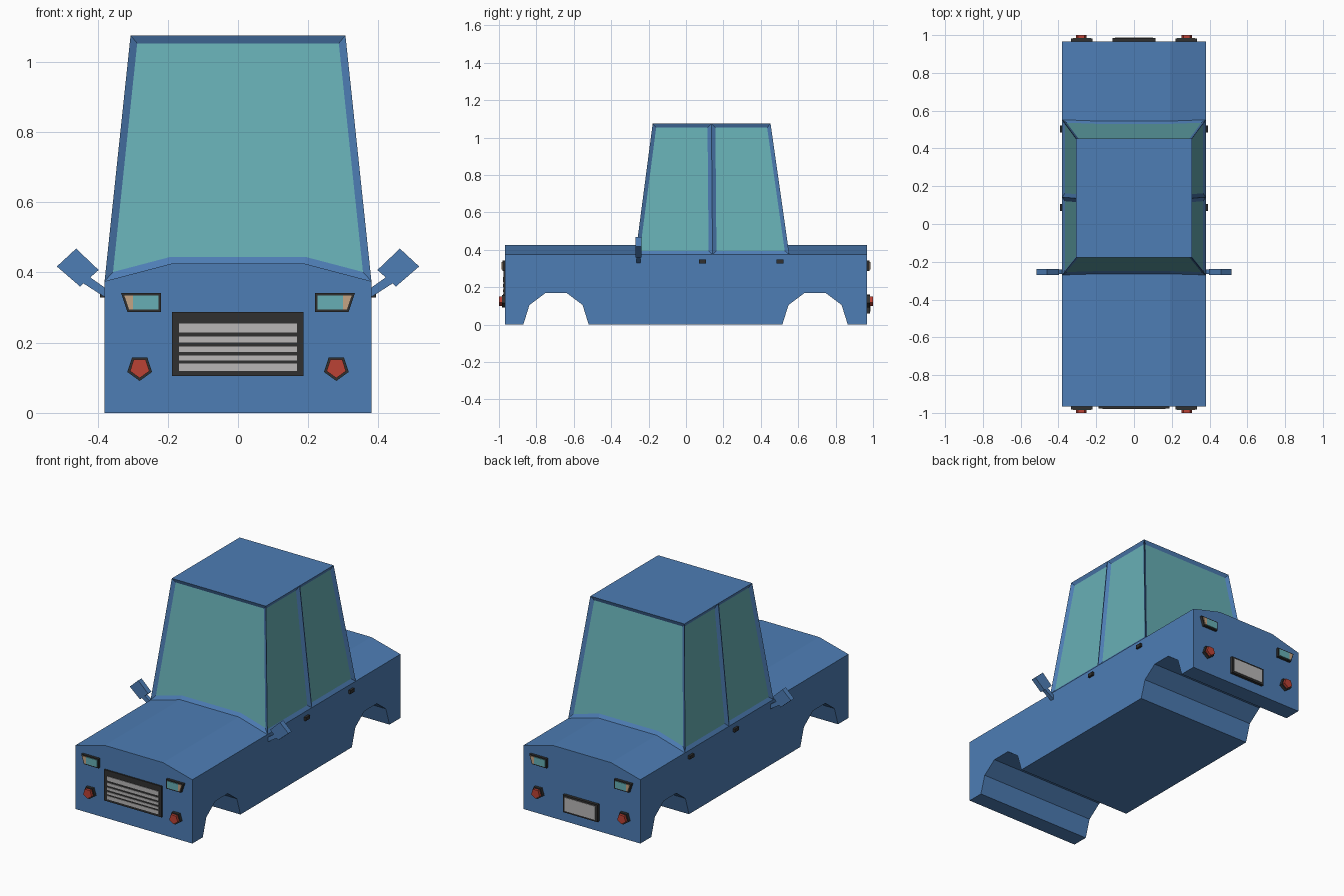
import bpy, bmesh, math
from mathutils import Vector

if "Cube" in bpy.data.objects:
    bpy.data.objects.remove(bpy.data.objects["Cube"])


def material(name, rgb):
    m = bpy.data.materials.new(name)
    m.diffuse_color = (*rgb, 1)
    m.use_nodes = True
    m.node_tree.nodes["Principled BSDF"].inputs["Base Color"].default_value = m.diffuse_color
    return m


BLUE = material("blue_paint", (0.075, 0.205, 0.46))
GLASS = material("teal_glass", (0.135, 0.43, 0.46))
DARK = material("dark_trim", (0.03, 0.03, 0.03))
GREY = material("light_grey", (0.48, 0.47, 0.47))
RED = material("red_lens", (0.5, 0.055, 0.035))
TAN = material("amber_lens", (0.55, 0.37, 0.23))


def finish(name, bm, *mats):
    me = bpy.data.meshes.new(name)
    bm.to_mesh(me)
    bm.free()
    for m in mats:
        me.materials.append(m)
    ob = bpy.data.objects.new(name, me)
    bpy.context.collection.objects.link(ob)
    return ob


def loft(name, sections, mat):
    """Join equal-length point loops into a closed solid."""
    bm = bmesh.new()
    rings = [[bm.verts.new(p) for p in s] for s in sections]
    n = len(rings[0])
    for a, b in zip(rings, rings[1:]):
        for i in range(n):
            j = (i + 1) % n
            bm.faces.new((a[i], a[j], b[j], b[i]))
    bm.faces.new(rings[0])
    bm.faces.new(rings[-1])
    bmesh.ops.recalc_face_normals(bm, faces=bm.faces)
    return finish(name, bm, mat)


def plate(name, outline, y0, y1, mat):
    """Extrude an x-z outline along y."""
    return loft(name, [[(x, y, z) for x, z in outline] for y in (y0, y1)], mat)


def rect(x0, x1, z0, z1):
    return [(x0, z0), (x1, z0), (x1, z1), (x0, z1)]


# Body: side profile with two wheel arches, lofted across with a raised middle
L = 0.967
arch = [(-0.175, 0), (-0.142, 0.105), (-0.058, 0.168), (0.058, 0.168), (0.142, 0.105), (0.175, 0)]
bottom = [(-L, 0)] + [(c + y, z) for c in (-0.695, 0.69) for y, z in arch] + [(L, 0)]
loft("body", [[(x, y, z) for y, z in bottom + [(L, top), (-L, top)]]
              for x, top in ((-0.38, 0.375), (-0.19, 0.425), (0.19, 0.425), (0.38, 0.375))], BLUE)

# Cabin: tapered box whose window faces are inset with sloping frames
bm = bmesh.new()
V = lambda *p: bm.verts.new(p)
base, roof = {}, {}
for s in (-1, 1):
    for k, yb, yt in (("f", -0.27, -0.178), ("m", 0.142, 0.136), ("r", 0.552, 0.452)):
        base[s, k] = V(s * 0.38, yb, 0.375)
        roof[s, k] = V(s * 0.306, yt, 1.075)
    base[s, "fc"] = V(s * 0.19, -0.264, 0.425)
    base[s, "rc"] = V(s * 0.19, 0.545, 0.425)
windows = []
for k in "fr":
    windows.append(bm.faces.new([base[-1, k], base[-1, k + "c"], base[1, k + "c"],
                                 base[1, k], roof[1, k], roof[-1, k]]))
    for s in (-1, 1):
        windows.append(bm.faces.new([base[s, k], base[s, "m"], roof[s, "m"], roof[s, k]]))
bm.faces.new([roof[-1, k] for k in "fmr"] + [roof[1, k] for k in "rmf"])
bmesh.ops.recalc_face_normals(bm, faces=bm.faces)
bmesh.ops.inset_individual(bm, faces=windows, thickness=0.021, depth=-0.012, use_even_offset=True)
for f in windows:
    f.material_index = 1
finish("cabin", bm, BLUE, GLASS)

# Lamps at all four corners
pentagon = lambda x, r: [(x + r * math.sin(a), 0.128 - r * math.cos(a))
                         for a in (math.tau * i / 5 for i in range(5))]
for end, e in (("front", -1), ("rear", 1)):
    for side, s in (("left", -1), ("right", 1)):
        tag = f"{end}_{side}"
        flip = lambda pts: [(s * x, z) for x, z in pts]
        plate(tag + "_lamp_frame", flip([(0.22, 0.287), (0.315, 0.287), (0.333, 0.342), (0.22, 0.342)]),
              e * 0.95, e * 0.982, DARK)
        plate(tag + "_lamp_lens", flip(rect(0.227, 0.299, 0.294, 0.335)), e * 0.96, e * 0.986, GLASS)
        plate(tag + "_lamp_indicator", flip([(0.299, 0.294), (0.31, 0.294), (0.324, 0.335), (0.299, 0.335)]),
              e * 0.96, e * 0.986, TAN)
        plate(tag + "_round_lamp_frame", pentagon(s * 0.28, 0.037), e * 0.95, e * 0.985, DARK)
        plate(tag + "_round_lamp_lens", pentagon(s * 0.28, 0.029), e * 0.96, e * 1.0, RED)

# Front grille with bars
plate("grille", rect(-0.188, 0.187, 0.105, 0.287), -0.95, -0.976, DARK)
for i, (z0, z1) in enumerate(((0.229, 0.254), (0.2, 0.217), (0.174, 0.189), (0.149, 0.163), (0.119, 0.14))):
    plate(f"grille_bar_{i}", rect(-0.168, 0.168, z0, z1), -0.96, -0.979, GREY)

# Rear number plate (blank)
plate("rear_plate_frame", rect(-0.113, 0.113, 0.06, 0.162), 0.95, 0.984, DARK)
plate("rear_plate", rect(-0.1, 0.1, 0.071, 0.151), 0.96, 0.987, GREY)

# Wing mirrors and door handles
for side, s in (("left", -1), ("right", 1)):
    flip = lambda pts: [(s * x, z) for x, z in pts]
    plate(side + "_mirror_arm", flip([(0.37, 0.325), (0.383, 0.332), (0.45, 0.375), (0.435, 0.396), (0.37, 0.35)]),
          -0.265, -0.242, BLUE)
    plate(side + "_mirror", flip([(0.397, 0.407), (0.45, 0.36), (0.516, 0.417), (0.461, 0.468)]),
          -0.269, -0.238, BLUE)
    for door, y in (("front", 0.088), ("rear", 0.503)):
        plate(f"{side}_{door}_door_handle", flip(rect(0.37, 0.393, 0.328, 0.348)), y - 0.019, y + 0.019, DARK)
